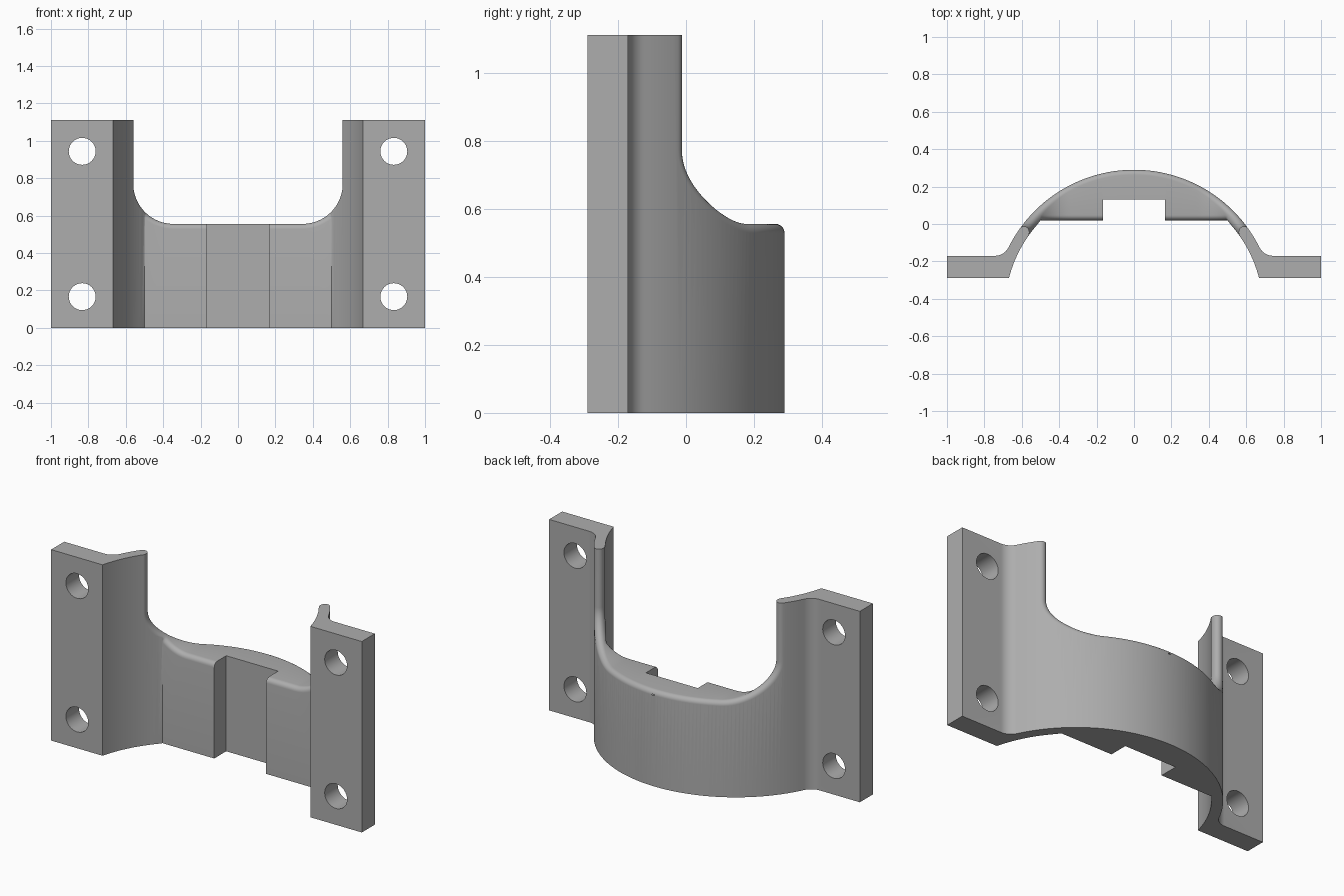
import bpy, bmesh, math
from mathutils import Vector

cube = bpy.data.objects.get("Cube")
if cube:
    bpy.data.objects.remove(cube)

HEIGHT = 1.111
AXIS_Y = -0.46                 # axis of the arched wall
R_OUT, R_IN = 0.75, 0.69       # wall radii
FLANGE_BACK, FLANGE_FRONT = -0.17, -0.29
ROOT = 0.08                    # fillet between wall and flange
PAD_X, PAD_Y = 0.5, 0.02       # flat pad inside the arch
SLOT_X, SLOT_Y = 0.167, 0.13   # notch in the pad
OPEN_X, OPEN_Z, OPEN_R = 0.56, 0.556, 0.215
EDGE = 0.0275                  # rounding along the opening

grey = bpy.data.materials.new("plain grey")
grey.use_nodes = True
colour = (0.42, 0.42, 0.42, 1)
grey.diffuse_color = colour
grey.node_tree.nodes["Principled BSDF"].inputs["Base Color"].default_value = colour


def arc(cx, cy, r, a0, a1, n):
    return [(cx + r * math.cos(a0 + (a1 - a0) * i / n),
             cy + r * math.sin(a0 + (a1 - a0) * i / n)) for i in range(n + 1)]


def finish(name, bm):
    bmesh.ops.recalc_face_normals(bm, faces=bm.faces)
    mesh = bpy.data.meshes.new(name)
    bm.to_mesh(mesh)
    bm.free()
    mesh.materials.append(grey)
    ob = bpy.data.objects.new(name, mesh)
    bpy.context.collection.objects.link(ob)
    return ob


def prism(name, points, move):
    bm = bmesh.new()
    face = bm.faces.new([bm.verts.new(p) for p in points])
    ext = bmesh.ops.extrude_face_region(bm, geom=[face])
    bmesh.ops.translate(bm, vec=move, verts=[v for v in ext["geom"] if isinstance(v, bmesh.types.BMVert)])
    return finish(name, bm)


def cut(target, cutter):
    cutter.hide_render = True
    mod = target.modifiers.new("cut", "BOOLEAN")
    mod.operation = "DIFFERENCE"
    mod.solver = "EXACT"
    mod.object = cutter
    bpy.context.view_layer.objects.active = target
    bpy.ops.object.modifier_apply(modifier=mod.name)
    bpy.data.objects.remove(cutter)


# Bracket outline in plan: right half from the crown to the notch, then mirrored
root_y = FLANGE_BACK + ROOT
root_x = math.sqrt((R_OUT + ROOT) ** 2 - (root_y - AXIS_Y) ** 2)
root_angle = math.atan2(root_y - AXIS_Y, root_x)
half = arc(0, AXIS_Y, R_OUT, math.pi / 2, root_angle, 40)
half += arc(root_x, root_y, ROOT, root_angle + math.pi, 1.5 * math.pi, 10)[1:]
half += [(1, FLANGE_BACK), (1, FLANGE_FRONT)]
half += arc(0, AXIS_Y, R_IN, math.asin((FLANGE_FRONT - AXIS_Y) / R_IN),
            math.acos(PAD_X / R_IN), 16)[:-1]
half += [(PAD_X, PAD_Y), (SLOT_X, PAD_Y), (SLOT_X, SLOT_Y)]
outline = half + [(-x, y) for x, y in reversed(half[1:])]
bracket = prism("bracket", [(x, y, 0) for x, y in outline], (0, 0, HEIGHT))

# Opening path: position and direction into the material
right = [(i / 24 * (OPEN_X - OPEN_R), OPEN_Z, 0, -1) for i in range(24)]
for i in range(29):
    a = -math.pi / 2 + i / 28 * math.pi / 2
    c, s = math.cos(a), math.sin(a)
    right.append((OPEN_X - OPEN_R + OPEN_R * c, OPEN_Z + OPEN_R + OPEN_R * s, c, s))
right.append((OPEN_X, HEIGHT + 0.2, 1, 0))
path = [(-x, z, -nx, nz) for x, z, nx, nz in reversed(right[1:])] + right


def inner_ball(cx):
    """Centre y of the rounding ball at the inside face, and the face direction."""
    x = abs(cx)
    reach = R_IN + EDGE
    if x <= PAD_X:
        return PAD_Y + EDGE, Vector((0, -1, 0))
    if x < PAD_X * reach / R_IN:
        cy = PAD_Y + math.sqrt(max(EDGE ** 2 - (x - PAD_X) ** 2, 0))
        direction = Vector((math.copysign(PAD_X, cx) - cx, PAD_Y - cy, 0))
    else:
        cy = AXIS_Y + math.sqrt(reach ** 2 - x ** 2)
        direction = Vector((-cx, AXIS_Y - cy, 0))
    return cy, direction.normalized()


def section(x, z, nx, nz):
    n = Vector((nx, 0, nz))
    centre = Vector((x, 0, z)) + n * EDGE
    cy, inward = inner_ball(centre.x)
    c_in = centre + Vector((0, cy, 0))
    cy = AXIS_Y + math.sqrt((R_OUT - EDGE) ** 2 - centre.x ** 2)
    c_out = centre + Vector((0, cy, 0))
    outward = Vector((centre.x, cy - AXIS_Y, 0)).normalized()
    pts = [c_in + EDGE * inward.slerp(-n, i / 6) for i in range(7)]
    pts += [c_out + EDGE * (-n).slerp(outward, i / 8) for i in range(9)]
    front, back = pts[0] + inward * 0.05, pts[-1] + outward * 0.05
    return ([Vector((front.x, -1, front.z)), front] + pts
            + [back, Vector((back.x, 1, back.z))])


# Rounded opening cutter
bm = bmesh.new()
rows = [[bm.verts.new(p) for p in section(*step)] for step in path]
for a, b in zip(rows, rows[1:] + rows[:1]):
    for j in range(len(a) - 1):
        bm.faces.new((a[j], a[j + 1], b[j + 1], b[j]))
for end in (0, -1):
    bm.faces.new([row[end] for row in rows])
cut(bracket, finish("opening_cutter", bm))

# Screw holes through the flanges
for x in (-0.833, 0.833):
    for z in (0.167, 0.944):
        ring = [(u, -0.5, v) for u, v in arc(x, z, 0.072, 0, 2 * math.pi, 40)[:-1]]
        cut(bracket, prism("hole_cutter", ring, (0, 0.5, 0)))

bpy.ops.object.select_all(action="DESELECT")
bracket.select_set(True)
bpy.context.view_layer.objects.active = bracket
bpy.ops.object.shade_smooth_by_angle(angle=math.radians(30))
